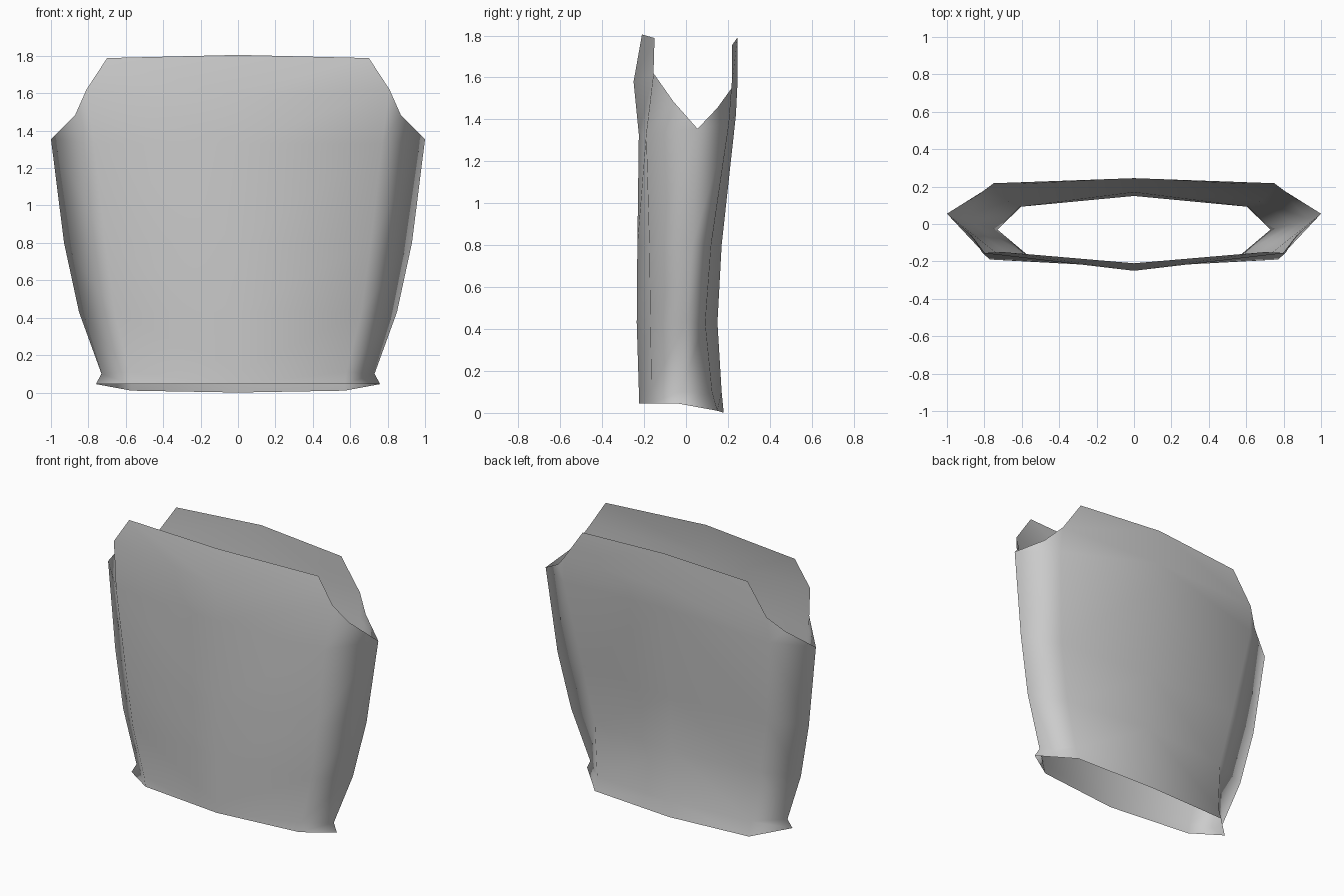
import bpy, bmesh

if "Cube" in bpy.data.objects:
    bpy.data.objects.remove(bpy.data.objects["Cube"])

# Vertical seam lines of the right half (x >= 0), each listed from hem to top
front_centre = [(0, -.225, .045), (0, -.225, .11), (0, -.235, .43), (0, -.232, .80),
                (0, -.225, 1.33), (0, -.25, 1.58), (0, -.21, 1.805)]
front_corner = [(.57, -.165, .045), (.58, -.165, .11), (.66, -.17, .43), (.71, -.175, .80),
                (.77, -.19, 1.33), (.81, -.155, 1.62), (.70, -.15, 1.788)]
side = [(.76, -.04, .045), (.73, -.03, .10), (.85, 0, .43), (.93, .03, .80), (1, .055, 1.355)]
back_corner = [(.57, .15, .01), (.57, .125, .10), (.61, .092, .43), (.68, .12, .80),
               (.76, .205, 1.38), (.75, .218, 1.55), (.61, .22, 1.755)]
back_centre = [(0, .18, 0), (0, .17, .10), (0, .15, .43), (0, .17, .80),
               (0, .238, 1.42), (0, .245, 1.56), (0, .245, 1.79)]
armhole_front = (.87, -.06, 1.485)
armhole_back = (.84, .15, 1.455)

bm = bmesh.new()
cols = [[bm.verts.new(p) for p in c]
        for c in (front_centre, front_corner, side, back_corner, back_centre)]

# Skin neighbouring seams with quads; the side stops at the armhole
for a, b in zip(cols, cols[1:]):
    for i in range(min(len(a), len(b)) - 1):
        bm.faces.new((a[i], b[i], b[i + 1], a[i + 1]))

# Armhole gussets
fc, s, bc = cols[1], cols[2], cols[3]
bm.faces.new((fc[4], s[4], bm.verts.new(armhole_front), fc[5]))
bm.faces.new((s[4], bc[4], bc[5], bm.verts.new(armhole_back)))

# Mirror to the left half
geom = bm.verts[:] + bm.edges[:] + bm.faces[:]
bmesh.ops.mirror(bm, geom=geom, axis='X', merge_dist=.001)
bmesh.ops.remove_doubles(bm, verts=bm.verts[:], dist=.001)
bmesh.ops.recalc_face_normals(bm, faces=bm.faces[:])

# Make sure the open shell faces outwards
front = min(bm.faces, key=lambda f: f.calc_center_median().y)
if front.normal.y > 0:
    bmesh.ops.reverse_faces(bm, faces=bm.faces[:])
for f in bm.faces:
    f.smooth = True

mesh = bpy.data.meshes.new("vest_shell")
bm.to_mesh(mesh)
bm.free()
bpy.context.collection.objects.link(bpy.data.objects.new("vest_shell", mesh))
